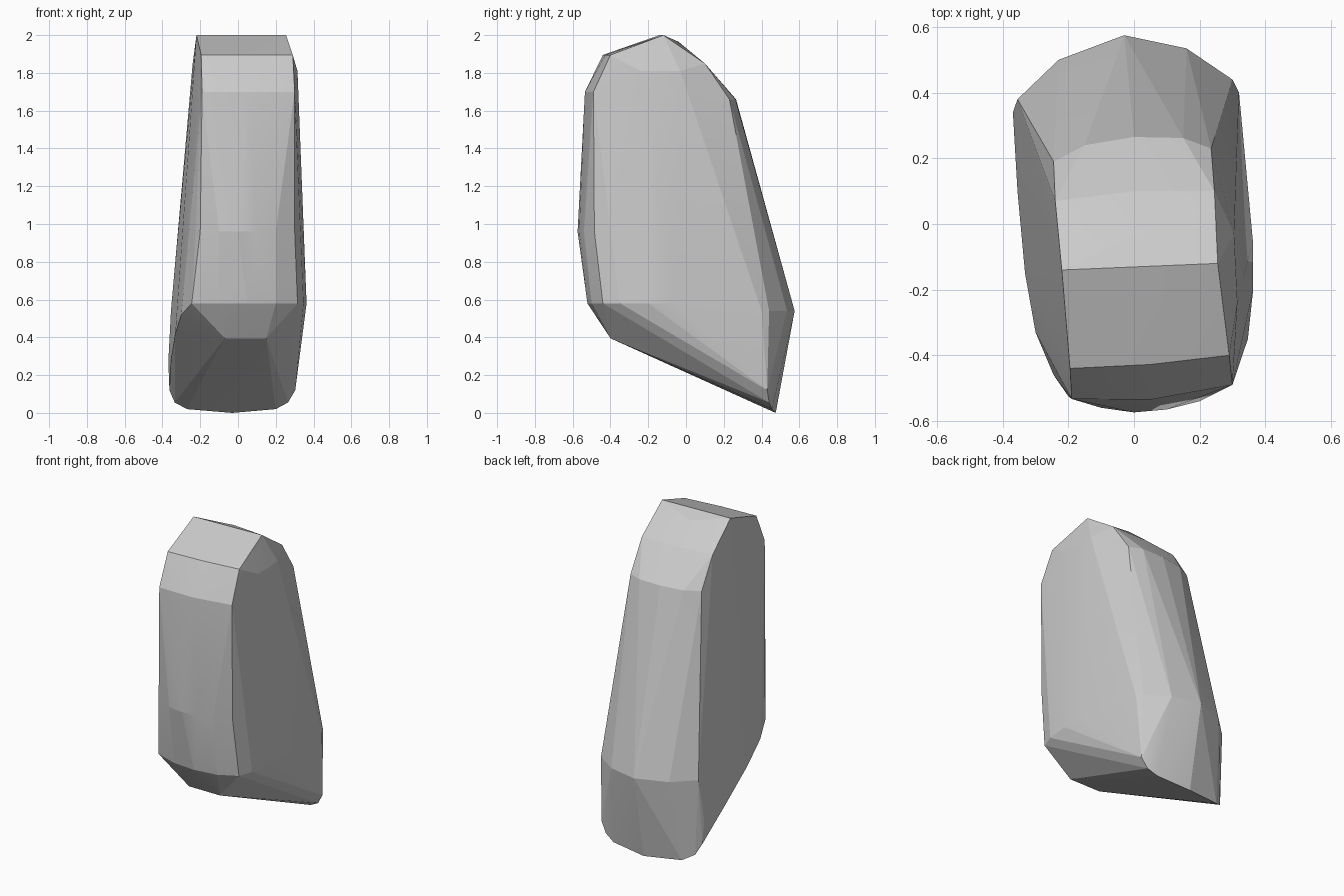
import bpy, bmesh

bm = bmesh.new()


def ring(z, *points):
    """Add the outline corners found at one height."""
    for x, y in points:
        bm.verts.new((x, y, z))


# Top ridge and sloping cap
ring(2.0, (-0.22, -0.14), (0.255, -0.12))
ring(1.965, (0.0, -0.04))
ring(1.895, (-0.195, -0.44), (0.05, -0.428), (0.29, -0.40))
ring(1.85, (-0.24, 0.07), (0.0, 0.10), (0.245, 0.10))
ring(1.81, (0.315, -0.24), (0.305, -0.03))

# Upper shoulders
ring(1.70, (-0.19, -0.533), (0.05, -0.535), (0.30, -0.49))
ring(1.66, (-0.245, 0.19), (-0.15, 0.24), (0.0, 0.265), (0.15, 0.262), (0.235, 0.23))

# Bowed front
ring(0.96, (-0.20, -0.525), (-0.10, -0.56), (0.0, -0.574), (0.10, -0.565),
     (0.20, -0.54), (0.30, -0.485))

# Lower front edge, right flank
ring(0.58, (-0.245, -0.46), (-0.10, -0.51), (0.05, -0.522), (0.20, -0.50),
     (0.315, -0.44), (0.347, -0.35), (0.363, -0.20), (0.362, -0.05))

# Widest part of the back
ring(0.54, (-0.355, 0.38), (-0.23, 0.50), (-0.03, 0.575), (0.16, 0.535),
     (0.30, 0.44), (0.32, 0.40))

# Lower left edge
for p in ((-0.30, -0.33, 0.52), (-0.332, -0.15, 0.42), (-0.355, 0.10, 0.28), (-0.369, 0.34, 0.27)):
    bm.verts.new(p)

# Undercut and rounded foot
ring(0.395, (-0.07, -0.40), (0.15, -0.40))
ring(0.12, (-0.363, 0.35), (0.303, 0.43))
ring(0.055, (-0.335, 0.385), (0.265, 0.44))
ring(0.02, (-0.27, 0.43), (0.20, 0.455))
ring(0.0, (-0.03, 0.475))

# Wrap the outlines in one faceted skin
hull = bmesh.ops.convex_hull(bm, input=bm.verts[:])
inside = [v for v in bm.verts if not v.link_faces]
bmesh.ops.delete(bm, geom=inside, context='VERTS')
bmesh.ops.recalc_face_normals(bm, faces=bm.faces[:])

mesh = bpy.data.meshes.new("standing_stone")
bm.to_mesh(mesh)
bm.free()
stone = bpy.data.objects.new("standing_stone", mesh)
bpy.context.collection.objects.link(stone)

# Soften shallow facets, keep the main edges sharp
bpy.context.view_layer.objects.active = stone
stone.select_set(True)
bpy.ops.object.shade_smooth_by_angle(angle=0.14)
